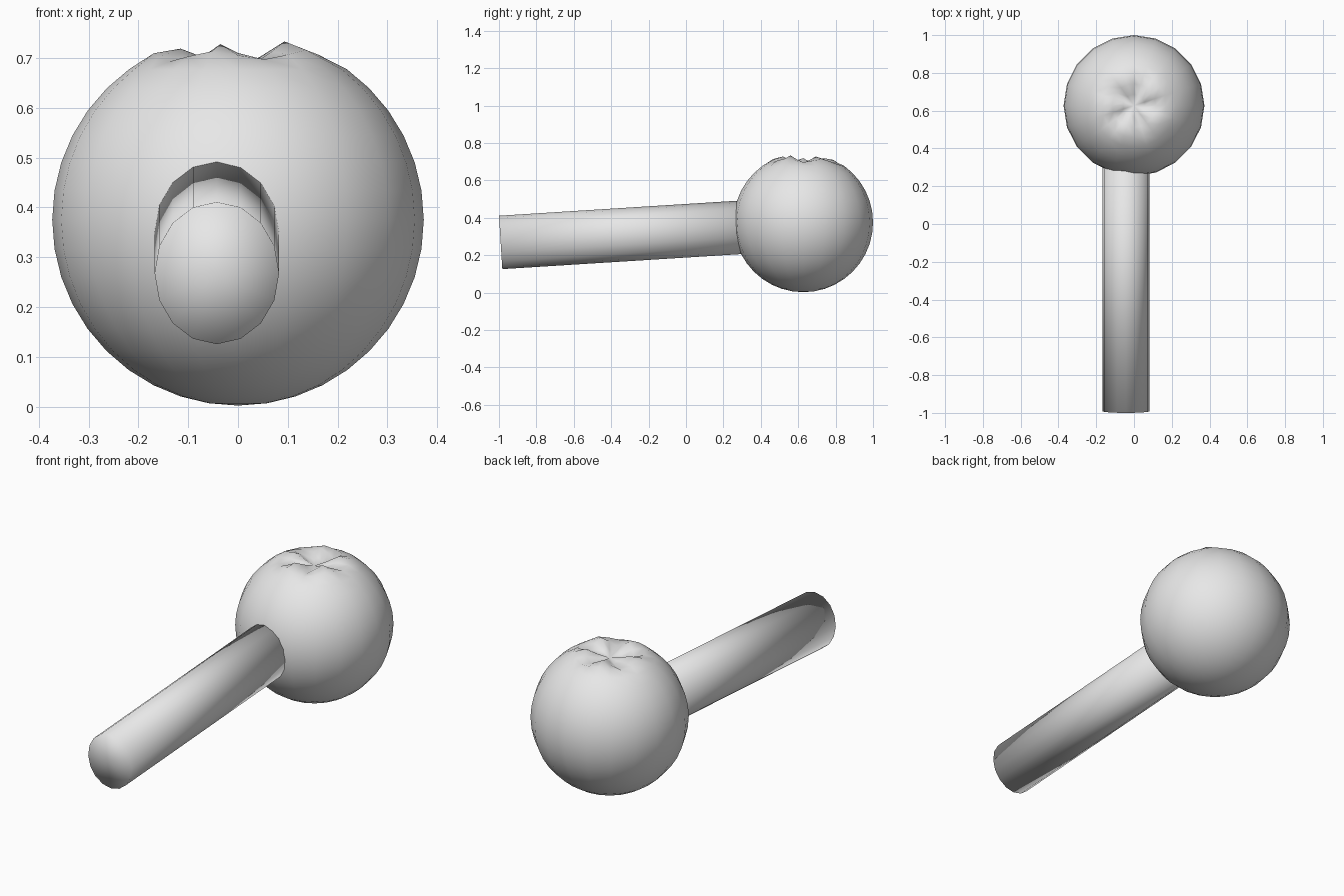
import bpy, bmesh, math
from mathutils import Matrix, Vector

cube = bpy.data.objects.get("Cube")
if cube:
    bpy.data.objects.remove(cube, do_unlink=True)

grey = bpy.data.materials.new("plain_grey")
grey.use_nodes = True
colour = (0.8, 0.8, 0.8, 1)
grey.diffuse_color = colour
grey.node_tree.nodes["Principled BSDF"].inputs["Base Color"].default_value = colour


def finish(bm, name):
    """Turn a bmesh into a smooth grey object."""
    for face in bm.faces:
        face.smooth = True
    mesh = bpy.data.meshes.new(name)
    bm.to_mesh(mesh)
    bm.free()
    mesh.materials.append(grey)
    obj = bpy.data.objects.new(name, mesh)
    bpy.context.collection.objects.link(obj)
    return obj


# Round head with a crumpled dent in the crown
RADIUS = 0.373
CENTRE = Vector((0, 0.627, 0.375))
SEGMENTS = 20
bm = bmesh.new()
bmesh.ops.create_uvsphere(bm, u_segments=SEGMENTS, v_segments=SEGMENTS, radius=RADIUS)
# Mean height and fold depth for the pole and the rings around it
dent = [(0.68, 0), (0.69, 0.01), (0.705, 0.02), (0.703, 0.009)]
for v in bm.verts:
    polar = math.acos(max(-1, min(1, v.co.z / RADIUS)))
    ring = round(polar / math.pi * SEGMENTS)
    if ring < len(dent):
        height, fold = dent[ring]
        angle = math.atan2(v.co.y, v.co.x) + math.radians(36)
        wave = math.cos(5 * angle) + 0.4 * math.cos(angle)
        v.co.z = height + fold * wave - CENTRE.z
bmesh.ops.translate(bm, verts=bm.verts, vec=CENTRE)
finish(bm, "round_head")

# Oval handle, tilted up into the head
LENGTH = 1.45
tilt = math.radians(3.6)
axis = Vector((0, math.cos(tilt), math.sin(tilt)))
front = Vector((-0.0425, -0.991, 0.268))
bm = bmesh.new()
bmesh.ops.create_cone(bm, cap_ends=True, cap_tris=True, segments=16,
                      radius1=1, radius2=1, depth=LENGTH)
place = (Matrix.Translation(front + axis * LENGTH / 2)
         @ Matrix.Rotation(tilt - math.pi / 2, 4, "X")
         @ Matrix.Diagonal((0.125, 0.143, 1, 1)))
bmesh.ops.transform(bm, matrix=place, verts=bm.verts)
finish(bm, "handle")
